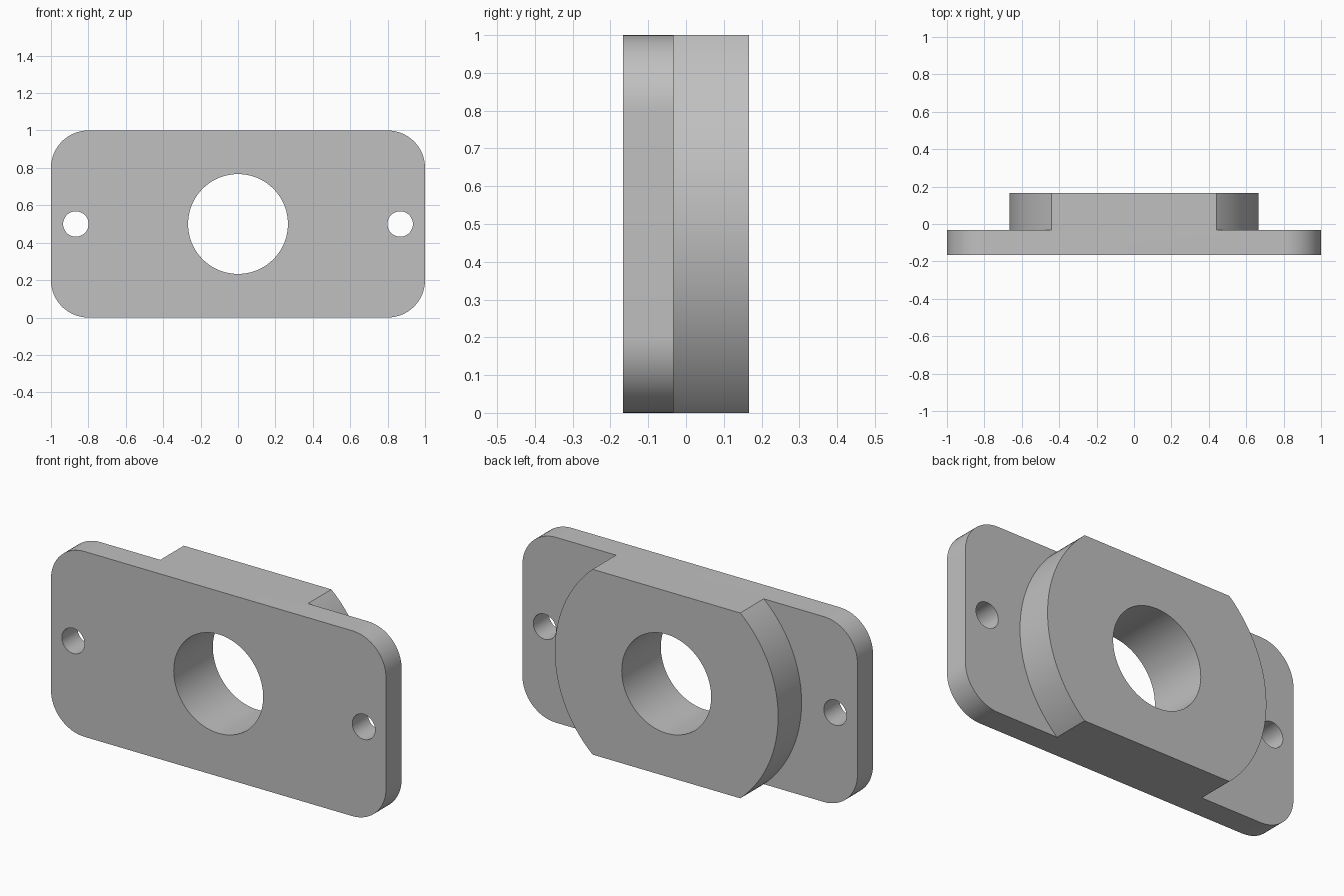
import bpy
import bmesh
import math

if "Cube" in bpy.data.objects:
    bpy.data.objects.remove(bpy.data.objects["Cube"], do_unlink=True)

FRONT, STEP, BACK = -1 / 6, -1 / 30, 1 / 6
MID = 0.5

grey = bpy.data.materials.new("plain grey")
grey.use_nodes = True
colour = (0.53, 0.53, 0.53, 1)
grey.diffuse_color = colour
grey.node_tree.nodes["Principled BSDF"].inputs["Base Color"].default_value = colour


def arc(cx, cz, r, start, end, steps):
    """Points along an arc in the xz plane, angles in degrees."""
    angles = [math.radians(start + (end - start) * i / steps) for i in range(steps + 1)]
    return [(cx + r * math.cos(a), cz + r * math.sin(a)) for a in angles]


def prism(name, outline, y0, y1):
    """Extrude an xz outline from y0 to y1."""
    bm = bmesh.new()
    face = bm.faces.new([bm.verts.new((x, y0, z)) for x, z in outline])
    new = bmesh.ops.extrude_face_region(bm, geom=[face])["geom"]
    verts = [g for g in new if isinstance(g, bmesh.types.BMVert)]
    bmesh.ops.translate(bm, verts=verts, vec=(0, y1 - y0, 0))
    bmesh.ops.recalc_face_normals(bm, faces=bm.faces)
    mesh = bpy.data.meshes.new(name)
    bm.to_mesh(mesh)
    bm.free()
    mesh.materials.append(grey)
    obj = bpy.data.objects.new(name, mesh)
    bpy.context.collection.objects.link(obj)
    return obj


def cylinder(name, x, r, y0, y1, steps):
    return prism(name, arc(x, MID, r, 0, 360, steps)[:-1], y0, y1)


def cut(target, cutter):
    """Subtract the cutter from the target and discard it."""
    cutter.hide_render = True
    mod = target.modifiers.new("cut", 'BOOLEAN')
    mod.operation = 'DIFFERENCE'
    mod.solver = 'EXACT'
    mod.object = cutter
    bpy.context.view_layer.objects.active = target
    bpy.ops.object.modifier_apply(modifier=mod.name)
    bpy.data.objects.remove(cutter, do_unlink=True)


# Full-depth block with rounded corners
R = 0.2
corners = [(1 - R, 1 - R, 0), (R - 1, 1 - R, 90), (R - 1, R, 180), (1 - R, R, 270)]
outline = [p for cx, cz, a in corners for p in arc(cx, cz, R, a, a + 90, 16)]
flange = prism("flanged_plate", outline, FRONT, BACK)

# Cut the back away around the round boss, leaving the thin side flanges
surround = prism("boss_surround", [(-2, -1), (2, -1), (2, 2), (-2, 2)], STEP, 0.5)
cut(surround, cylinder("boss_shape", 0, 2 / 3, -0.5, 1, 128))
cut(flange, surround)

# Centre bore and the two bolt holes
for name, x, r, steps in [("bore", 0, 0.267, 96),
                          ("left_bolt_hole", 0.867, 0.068, 48),
                          ("right_bolt_hole", -0.867, 0.068, 48)]:
    cut(flange, cylinder(name, x, r, -1, 1, steps))

# Smooth curved walls, crisp edges
bpy.ops.object.select_all(action='DESELECT')
flange.select_set(True)
bpy.context.view_layer.objects.active = flange
bpy.ops.object.shade_smooth_by_angle(angle=math.radians(30))
